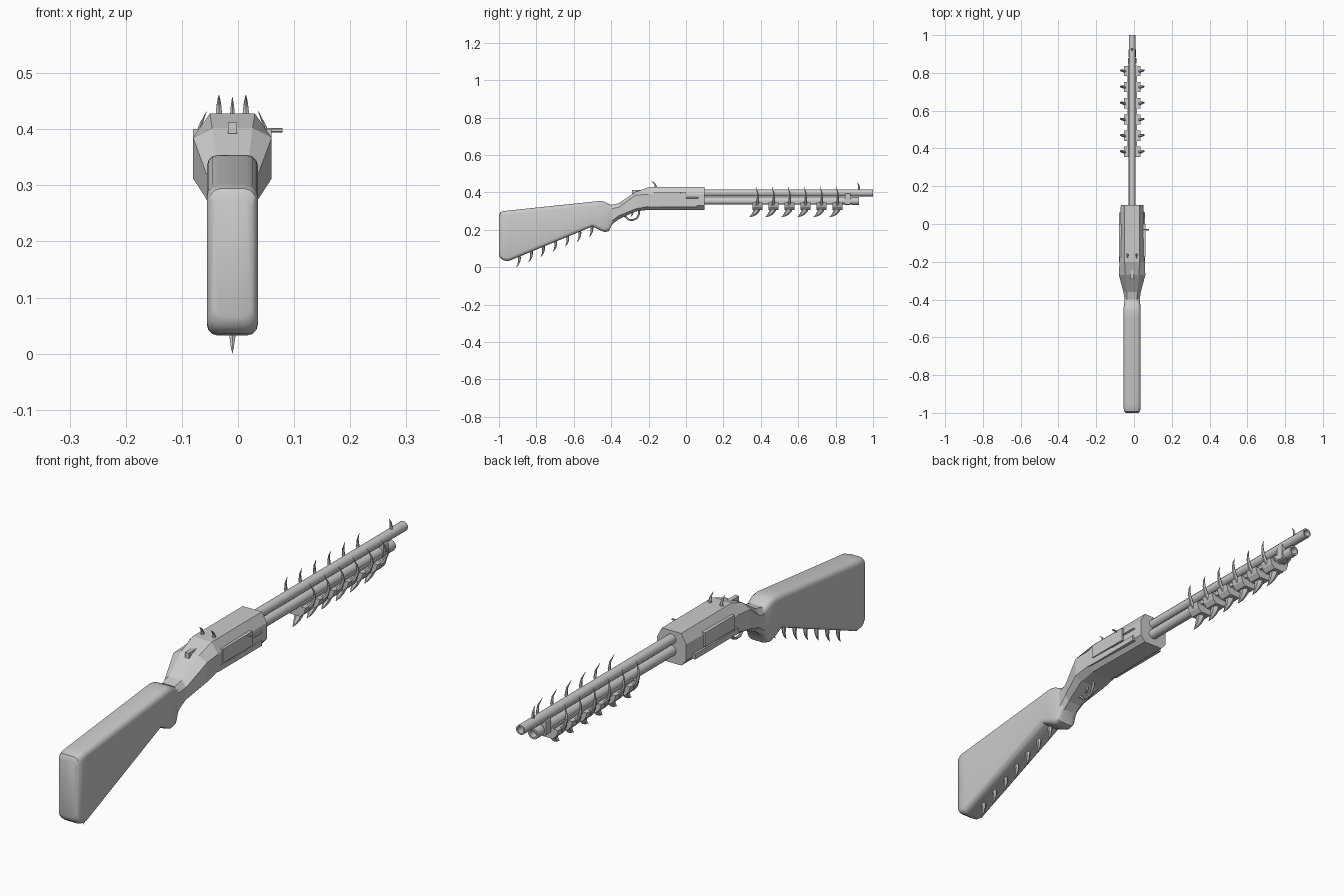
import bpy, bmesh, math
from mathutils import Vector

if "Cube" in bpy.data.objects:
    bpy.data.objects.remove(bpy.data.objects["Cube"])

CX = -0.01  # gun centre line


def loft(name, rings, smooth=None):
    """Skin a list of equal-length point rings and cap both ends."""
    bm = bmesh.new()
    vs = [[bm.verts.new(p) for p in r] for r in rings]
    n = len(vs[0])
    for a, b in zip(vs, vs[1:]):
        for i in range(n):
            j = (i + 1) % n
            bm.faces.new((a[i], a[j], b[j], b[i]))
    bm.faces.new(vs[0][::-1])
    bm.faces.new(vs[-1])
    bmesh.ops.recalc_face_normals(bm, faces=bm.faces)
    me = bpy.data.meshes.new(name)
    bm.to_mesh(me)
    bm.free()
    ob = bpy.data.objects.new(name, me)
    bpy.context.collection.objects.link(ob)
    if smooth:
        bpy.ops.object.select_all(action='DESELECT')
        ob.select_set(True)
        bpy.context.view_layer.objects.active = ob
        bpy.ops.object.shade_smooth_by_angle(angle=math.radians(smooth))
    return ob


def round_rect(y, zb, zt, hw, r, seg=3, cx=CX):
    pts = []
    for k, (sx, sz) in enumerate([(1, 1), (-1, 1), (-1, -1), (1, -1)]):
        for i in range(seg + 1):
            a = math.pi / 2 * (k + i / seg)
            zc = zt - r if sz > 0 else zb + r
            pts.append((cx + sx * (hw - r) + r * math.cos(a), y, zc + r * math.sin(a)))
    return pts


def tube(name, z, stations, sides=10):
    return loft(name, [[(CX + r * math.cos(2 * math.pi * (i + .5) / sides), y,
                         z + r * math.sin(2 * math.pi * (i + .5) / sides))
                        for i in range(sides)] for y, r in stations], 40)


def sweep(name, path, radii, sides=6):
    """Round rod along a path; a shrinking radius makes a thorn."""
    pts = [Vector(p) for p in path]
    rings = []
    for i, p in enumerate(pts):
        t = (pts[min(i + 1, len(pts) - 1)] - pts[max(i - 1, 0)]).normalized()
        u = t.cross(Vector((1, 0, 0)))
        if u.length < .3:
            u = t.cross(Vector((0, 1, 0)))
        u.normalize()
        v = t.cross(u)
        rings.append([p + radii[i] * (u * math.cos(2 * math.pi * k / sides)
                                      + v * math.sin(2 * math.pi * k / sides))
                      for k in range(sides)])
    return loft(name, rings, 40)


def thorn(name, base, mid, tip, r):
    a, b, c = Vector(base), Vector(mid), Vector(tip)
    ts = [0, .25, .5, .75, 1]
    path = [a * (1 - t) ** 2 + b * 2 * t * (1 - t) + c * t * t for t in ts]
    return sweep(name, path, [r, r * .85, r * .65, r * .38, .0004])


def box(name, x0, x1, y0, y1, z0, z1):
    return loft(name, [[(x0, y, z0), (x1, y, z0), (x1, y, z1), (x0, y, z1)] for y in (y0, y1)])


# shoulder stock with pistol bulge
stock = [(-1.0, .065, .280, .034), (-.993, .048, .294, .041), (-.975, .036, .300, .0455),
         (-.95, .032, .303, .0455), (-.50, .218, .350, .0455), (-.46, .198, .354, .0455),
         (-.435, .188, .350, .044), (-.412, .193, .338, .042), (-.398, .225, .330, .040),
         (-.375, .248, .332, .038)]
loft("stock", [round_rect(y, b, t, w, .02) for y, b, t, w in stock], 35)

# receiver: y, bottom, lower shoulder, upper shoulder, top, half widths of bottom, middle, top
recv = [(-.40, .226, .245, .312, .333, .026, .040, .026),
        (-.36, .256, .275, .320, .342, .028, .046, .028),
        (-.27, .298, .312, .385, .402, .042, .070, .036),
        (-.20, .307, .325, .390, .428, .045, .067, .040),
        (.10, .307, .330, .392, .428, .040, .060, .040)]
loft("receiver", [[(CX - wb, y, b), (CX + wb, y, b), (CX + wm, y, s), (CX + wm, y, u),
                   (CX + wt, y, t), (CX - wt, y, t), (CX - wm, y, u), (CX - wm, y, s)]
                  for y, b, s, u, t, wb, wm, wt in recv])

# raised side panels and lower rails
for s, n in ((1, "right"), (-1, "left")):
    a, b = sorted((CX + s * .05, CX + s * .070))
    box("side_panel_" + n, a, b, -.175, 0, .347, .400)
    box("lower_rail_" + n, a, b - .003 if s > 0 else b, -.20, .06, .322, .342)
sweep("side_bar", [(.044, -.03, .372), (.054, -.02, .372), (.054, .06, .372), (.044, .07, .372)], [.004] * 4)
sweep("bolt_handle", [(.04, -.03, .398), (.06, -.03, .398), (.079, -.03, .398)], [.004] * 3)
box("rear_latch", CX - .008, CX + .008, -.29, -.235, .392, .412)

# trigger and guard
sweep("trigger_guard", [(CX, -.335, .278), (CX, -.318, .266), (CX, -.308, .254), (CX, -.285, .252),
                        (CX, -.262, .262), (CX, -.252, .282), (CX, -.25, .31)], [.005] * 7)
thorn("trigger", (CX, -.285, .30), (CX, -.285, .28), (CX, -.297, .268), .006)

# barrel (hollow muzzle), magazine tube and the band joining them
tube("barrel", .397, [(.08, .0185), (1.0, .0185), (1.0, .013), (.85, .013)])
tube("magazine_tube", .354, [(.08, .02), (.86, .02), (.86, .017), (.885, .017), (.885, .021),
                             (.925, .021), (.925, .014), (.90, .014)])
loft("barrel_band", [round_rect(y, .333, .395, .022, .008, 2) for y in (.85, .88)])

# ribbed fore-end with thorns
for i in range(6):
    y = .382 + i * .0857
    loft(f"pump_rib_{i}", [[(CX + sx, yy, z) for sx, z in
                            ((-.022, .307), (.022, .307), (.036, .322), (.044, .345),
                             (.018, .345), (-.018, .345), (-.044, .345), (-.036, .322))]
                           for yy in (y - .027, y + .027)])
    thorn(f"pump_claw_{i}", (CX, y, .318), (CX, y - .008, .285), (CX, y - .043, .268), .019)
    for s in (1, -1):
        thorn(f"pump_thorn_{i}_{'R' if s > 0 else 'L'}", (CX + s * .030, y - .005, .33),
              (CX + s * .082, y + .012, .372), (CX + s * .046, y - .008, .432), .009)
for k in (-1, 1):
    tube_x = CX + k * .021
    box("pump_bar_" + ("left" if k < 0 else "right"), tube_x - .004, tube_x + .004, .36, .84, .338, .352)

# sight thorns
for s in (-1, 1):
    thorn("rear_sight_thorn_" + ("R" if s > 0 else "L"), (CX + s * .024, -.163, .422),
          (CX + s * .024, -.158, .445), (CX + s * .024, -.184, .461), .007)
thorn("front_sight_thorn", (CX, .925, .41), (CX, .93, .438), (CX, .912, .457), .006)

# thorns under the stock
for i in range(7):
    y = -.893 + i * .0647
    z = .032 + (y + .95) * .4133
    thorn(f"stock_thorn_{i}", (CX, y, z + .01), (CX, y + .008, z - .03), (CX, y - .014, z - .055), .009)
